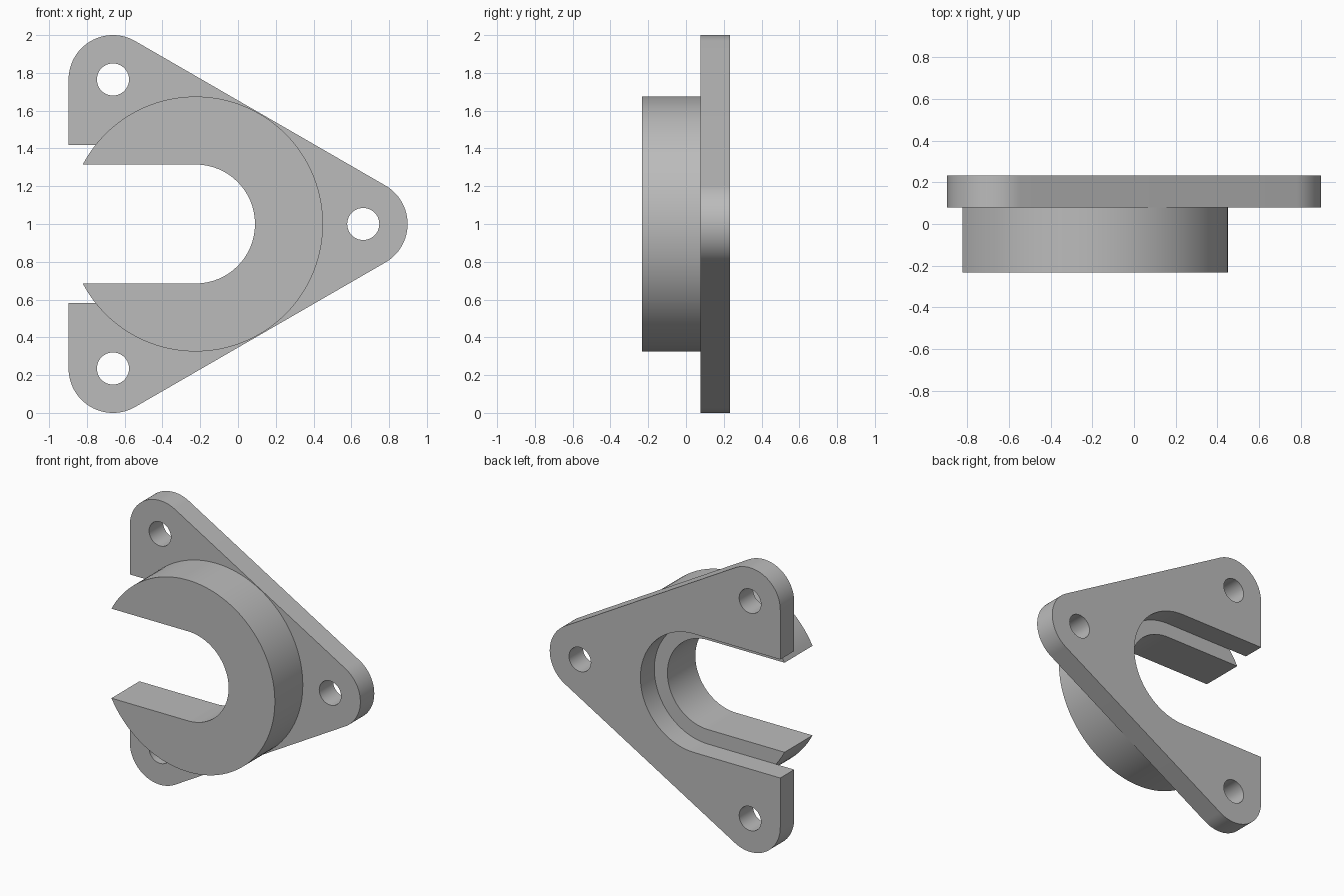
import bpy
import bmesh
from math import cos, sin, radians, sqrt

if "Cube" in bpy.data.objects:
    bpy.data.objects.remove(bpy.data.objects["Cube"], do_unlink=True)

# Single flat colour
grey = bpy.data.materials.new("plain grey")
grey.use_nodes = True
colour = (0.5, 0.5, 0.5, 1)
grey.diffuse_color = colour
grey.node_tree.nodes["Principled BSDF"].inputs["Base Color"].default_value = colour


def arc(cx, cz, r, start, end, steps):
    """Points along an arc in the x-z plane, angles in degrees."""
    angles = [radians(start + (end - start) * i / steps) for i in range(steps + 1)]
    return [(cx + r * cos(a), cz + r * sin(a)) for a in angles]


def extrude_profile(name, loops, front, back):
    """Fill an outline with holes and give it thickness along y."""
    bm = bmesh.new()
    caps = ([], [])
    for loop in loops:
        rings = [[bm.verts.new((x, y, z)) for x, z in loop] for y in (front, back)]
        n = len(loop)
        for ring, cap in zip(rings, caps):
            cap += [bm.edges.new((ring[i], ring[(i + 1) % n])) for i in range(n)]
        for i in range(n):
            j = (i + 1) % n
            bm.faces.new((rings[0][i], rings[0][j], rings[1][j], rings[1][i]))
    for cap in caps:
        bmesh.ops.triangle_fill(bm, edges=cap, use_beauty=True, normal=(0, 1, 0))
    bmesh.ops.recalc_face_normals(bm, faces=bm.faces)
    mesh = bpy.data.meshes.new(name)
    bm.to_mesh(mesh)
    bm.free()
    mesh.materials.append(grey)
    obj = bpy.data.objects.new(name, mesh)
    bpy.context.collection.objects.link(obj)
    bpy.ops.object.select_all(action="DESELECT")
    obj.select_set(True)
    bpy.context.view_layer.objects.active = obj
    bpy.ops.object.shade_smooth_by_angle(angle=radians(30))
    return obj


BORE_X, MID_Z = -0.225, 1.0
FRONT, STEP, BACK = -0.233, 0.078, 0.233
CORNER_R, HOLE_R = 0.235, 0.085
PLATE_SLOT_R, COLLAR_SLOT_R, COLLAR_R = 0.417, 0.315, 0.675
LEFT_X, TIP_X, RISE = -0.662, 0.663, 0.765

# Triangular mounting plate with rounded corners, open slot and bolt holes
edge_x = LEFT_X - CORNER_R
outline = (
    arc(LEFT_X, MID_Z - RISE, CORNER_R, 180, 300, 32)
    + arc(TIP_X, MID_Z, CORNER_R, -60, 60, 32)
    + arc(LEFT_X, MID_Z + RISE, CORNER_R, 60, 180, 32)
    + [(edge_x, MID_Z + PLATE_SLOT_R)]
    + arc(BORE_X, MID_Z, PLATE_SLOT_R, 90, -90, 48)
    + [(edge_x, MID_Z - PLATE_SLOT_R)]
)
bolts = [(LEFT_X, MID_Z - RISE), (LEFT_X, MID_Z + RISE), (TIP_X, MID_Z)]
holes = [arc(x, z, HOLE_R, 0, 360, 40)[:-1] for x, z in bolts]
extrude_profile("mounting_plate", [outline] + holes, STEP, BACK)

# Raised round collar with a narrower open slot
mouth_x = BORE_X - sqrt(COLLAR_R ** 2 - COLLAR_SLOT_R ** 2)
collar = [(mouth_x, MID_Z - COLLAR_SLOT_R)]
start = 152.18
collar = (
    arc(BORE_X, MID_Z, COLLAR_R, -start, start, 96)[1:-1]
    + [(mouth_x, MID_Z + COLLAR_SLOT_R)]
    + arc(BORE_X, MID_Z, COLLAR_SLOT_R, 90, -90, 48)
    + collar
)
extrude_profile("slotted_collar", [collar], FRONT, STEP)
